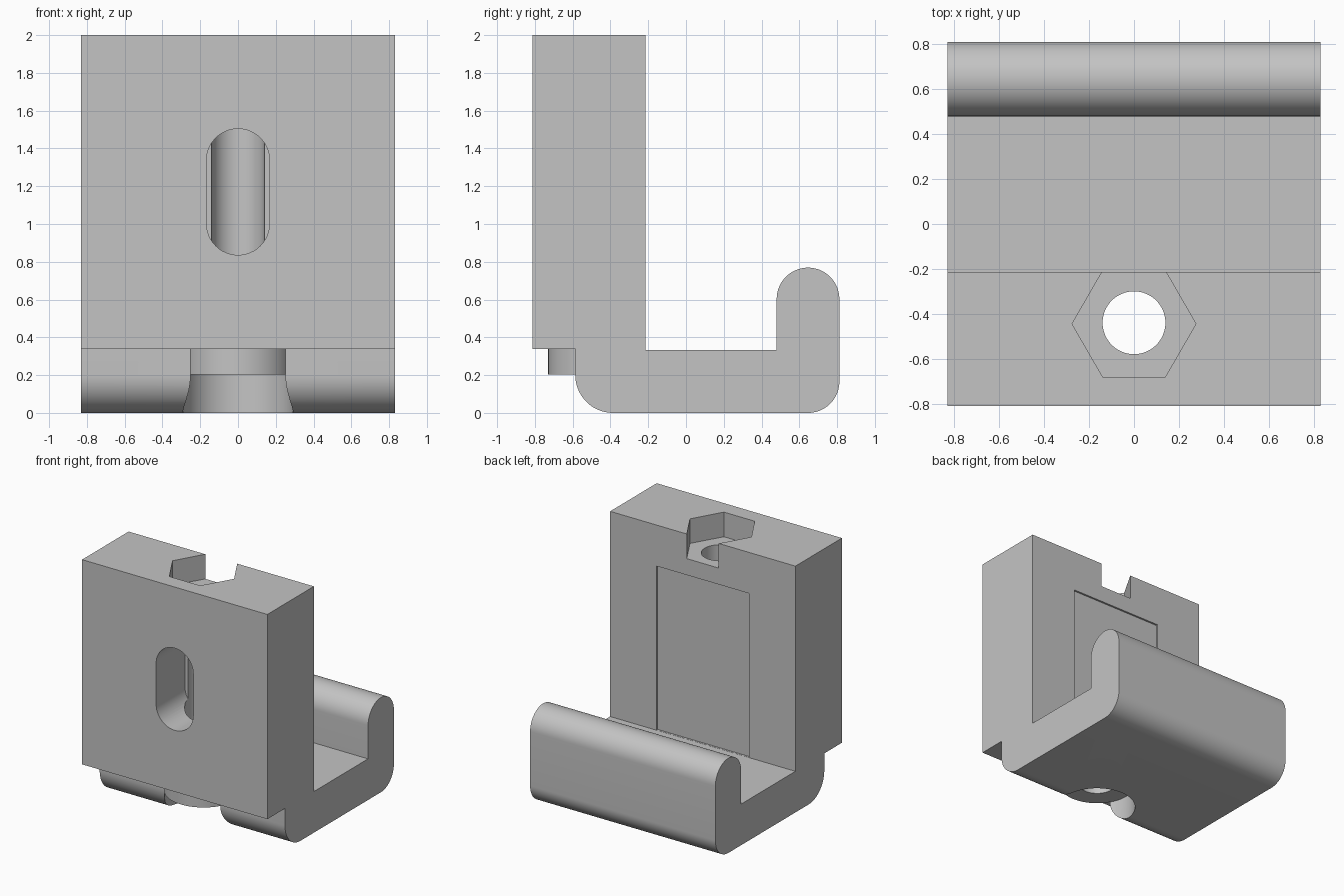
import bpy, bmesh
from math import sin, cos, radians

cube = bpy.data.objects.get("Cube")
if cube:
    bpy.data.objects.remove(cube, do_unlink=True)

# Single plain grey material
grey = bpy.data.materials.new("plain_grey")
grey.use_nodes = True
COLOUR = (0.55, 0.55, 0.55, 1)
grey.diffuse_color = COLOUR
grey.node_tree.nodes["Principled BSDF"].inputs["Base Color"].default_value = COLOUR

HALF_W, FLOOR, STEP = 0.832, 0.334, 0.338
HOLE_Y = -0.44


def arc(cu, cv, r, start, end, n=20):
    """Points on an arc, angles in degrees."""
    angles = [radians(start + (end - start) * i / n) for i in range(n + 1)]
    return [(cu + r * cos(a), cv + r * sin(a)) for a in angles]


def prism(name, points, axis, lo, hi):
    """Extrude a 2D outline along the given axis from lo to hi."""
    place = {"x": lambda u, v, w: (w, u, v),
             "y": lambda u, v, w: (u, w, v),
             "z": lambda u, v, w: (u, v, w)}[axis]
    bm = bmesh.new()
    rings = [[bm.verts.new(place(u, v, w)) for u, v in points] for w in (lo, hi)]
    for ring in rings:
        bm.faces.new(ring)
    n = len(points)
    for i in range(n):
        j = (i + 1) % n
        bm.faces.new((rings[0][i], rings[0][j], rings[1][j], rings[1][i]))
    bmesh.ops.recalc_face_normals(bm, faces=bm.faces[:])
    mesh = bpy.data.meshes.new(name)
    bm.to_mesh(mesh)
    bm.free()
    mesh.materials.append(grey)
    obj = bpy.data.objects.new(name, mesh)
    bpy.context.collection.objects.link(obj)
    return obj


def combine(target, other, operation):
    """Apply a boolean and discard the helper."""
    other.hide_render = True
    mod = target.modifiers.new(other.name, "BOOLEAN")
    mod.operation, mod.solver, mod.object = operation, "EXACT", other
    bpy.ops.object.modifier_apply(modifier=mod.name)
    bpy.data.objects.remove(other, do_unlink=True)


def circle(r, n=64):
    return arc(0, HOLE_Y, r, 0, 360, n)[:-1]


# Hook-shaped side profile: upright block, floor and rounded rear lip
profile = [(-0.812, 2), (-0.215, 2), (-0.215, FLOOR), (0.48, FLOOR)]
profile += arc(0.646, 0.603, 0.166, 180, 0, 32)
profile += arc(0.646, 0.166, 0.166, 0, -90)
profile += arc(-0.386, 0.2, 0.2, 270, 180)
profile += [(-0.586, STEP), (-0.812, STEP)]
body = prism("clamp_body", profile, "x", -HALF_W, HALF_W)
bpy.context.view_layer.objects.active = body
body.select_set(True)

# Round boss under the overhang
combine(body, prism("boss", arc(0, HOLE_Y, 0.29, 180, 360, 32), "z", 0.1, 0.5), "UNION")

# Bolt head pocket below, hexagonal nut pocket on top, bolt hole through both
combine(body, prism("bolt_head_pocket", circle(0.291), "z", -0.1, 0.203), "DIFFERENCE")
hexagon = arc(0, -0.445, 0.276, 0, 360, 6)[:-1]
combine(body, prism("nut_pocket", hexagon, "z", 1.8, 2.1), "DIFFERENCE")
combine(body, prism("bolt_hole", circle(0.14), "z", -0.1, 2.1), "DIFFERENCE")

# Rounded window in the front, reaching the bolt hole
slot = arc(0, 1.337, 0.167, 0, 180, 24) + arc(0, 1.003, 0.167, 180, 360, 24)
combine(body, prism("front_slot", slot, "y", -0.9, HOLE_Y - 0.002), "DIFFERENCE")

# Shallow rectangular recess in the rear of the upright
panel = [(-0.416, FLOOR + 0.001), (0.416, FLOOR + 0.001), (0.416, 1.667), (-0.416, 1.667)]
combine(body, prism("rear_recess", panel, "y", -0.23, -0.1), "DIFFERENCE")

bpy.ops.object.shade_smooth_by_angle(angle=radians(25))
